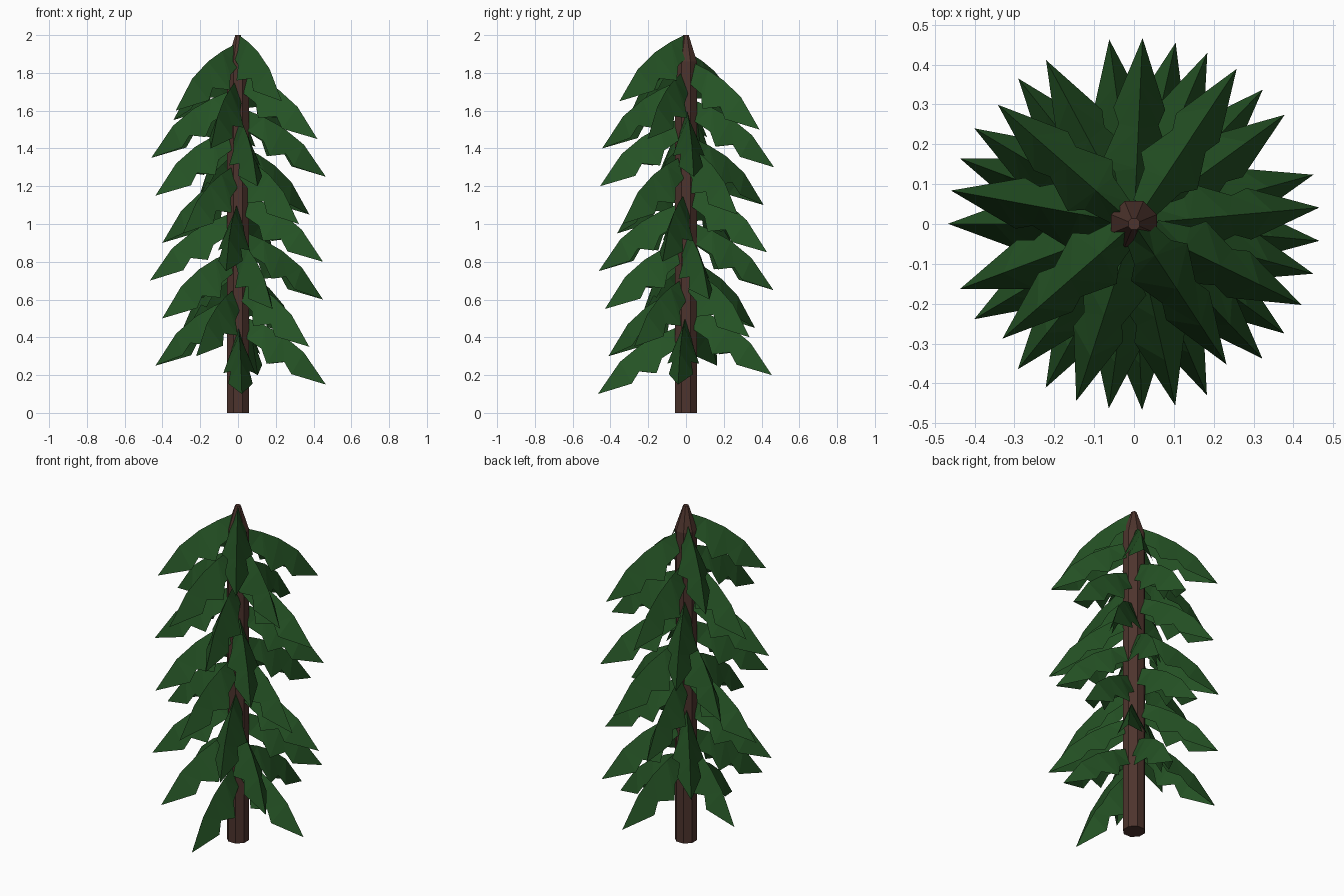
import bpy, bmesh
from math import radians
from mathutils import Matrix, Vector

if "Cube" in bpy.data.objects:
    bpy.data.objects.remove(bpy.data.objects["Cube"])


def make_object(name, bm, color):
    bmesh.ops.recalc_face_normals(bm, faces=bm.faces)
    mesh = bpy.data.meshes.new(name)
    bm.to_mesh(mesh)
    bm.free()
    mat = bpy.data.materials.new(name + "_color")
    mat.diffuse_color = (*color, 1)
    mat.use_nodes = True
    mat.node_tree.nodes["Principled BSDF"].inputs["Base Color"].default_value = mat.diffuse_color
    mesh.materials.append(mat)
    obj = bpy.data.objects.new(name, mesh)
    bpy.context.collection.objects.link(obj)


def trunk_radius(z):
    return 0.06 if z < 1.86 else 0.06 - (z - 1.86) / 0.14 * 0.045


# Trunk: straight octagonal post, pinched at the top
SIDES = 8
bm = bmesh.new()
rings = []
for z in (0, 1.86, 2.0):
    rings.append([bm.verts.new(Matrix.Rotation(radians(360 / SIDES * (k + 0.5)), 3, 'Z')
                               @ Vector((trunk_radius(z) * 1.04, 0, z))) for k in range(SIDES)])
for lo, hi in zip(rings, rings[1:]):
    for k in range(SIDES):
        j = (k + 1) % SIDES
        bm.faces.new((lo[k], lo[j], hi[j], hi[k]))
bm.faces.new(rings[0][::-1])
bm.faces.new(rings[-1])
make_object("trunk", bm, (0.075, 0.034, 0.026))

# Bough: drooping midrib and jagged edge (radius, half width, height above tip)
RIB = [(0.055, 0, 0.35), (0.14, 0, 0.315), (0.24, 0, 0.26), (0.35, 0, 0.17), (0.467, 0, 0)]
EDGE = [(0.05, 0.035, 0.24), (0.13, 0.055, 0.19), (0.16, 0.085, 0.11),
        (0.25, 0.05, 0.12), (0.29, 0.065, 0.055)]
# indices: 0-4 midrib, 5-9 edge
FACES = [(0, 5, 1), (1, 5, 6), (1, 6, 7), (1, 7, 2), (2, 7, 8), (2, 8, 3), (3, 8, 9), (3, 9, 4)]


def add_bough(bm, angle, tip_z):
    rot = Matrix.Rotation(radians(angle), 3, 'Z')
    shift = trunk_radius(tip_z + 0.35) - 0.06
    rib = [bm.verts.new(rot @ Vector((r + shift, 0, tip_z + h))) for r, w, h in RIB]
    for side in (1, -1):
        pts = rib + [bm.verts.new(rot @ Vector((r + shift, side * w, tip_z + h)))
                     for r, w, h in EDGE]
        for f in FACES:
            bm.faces.new([pts[i] for i in f[::side]])


# Boughs climb the trunk in a spiral
bm = bmesh.new()
for n in range(32):
    add_bough(bm, 272.5 + n * 8 * 360 / 35, 0.10 + 0.05 * n)
for f in bm.faces:
    f.normal_update()
    if f.normal.z < 0:
        f.normal_flip()
make_object("boughs", bm, (0.018, 0.085, 0.018))
